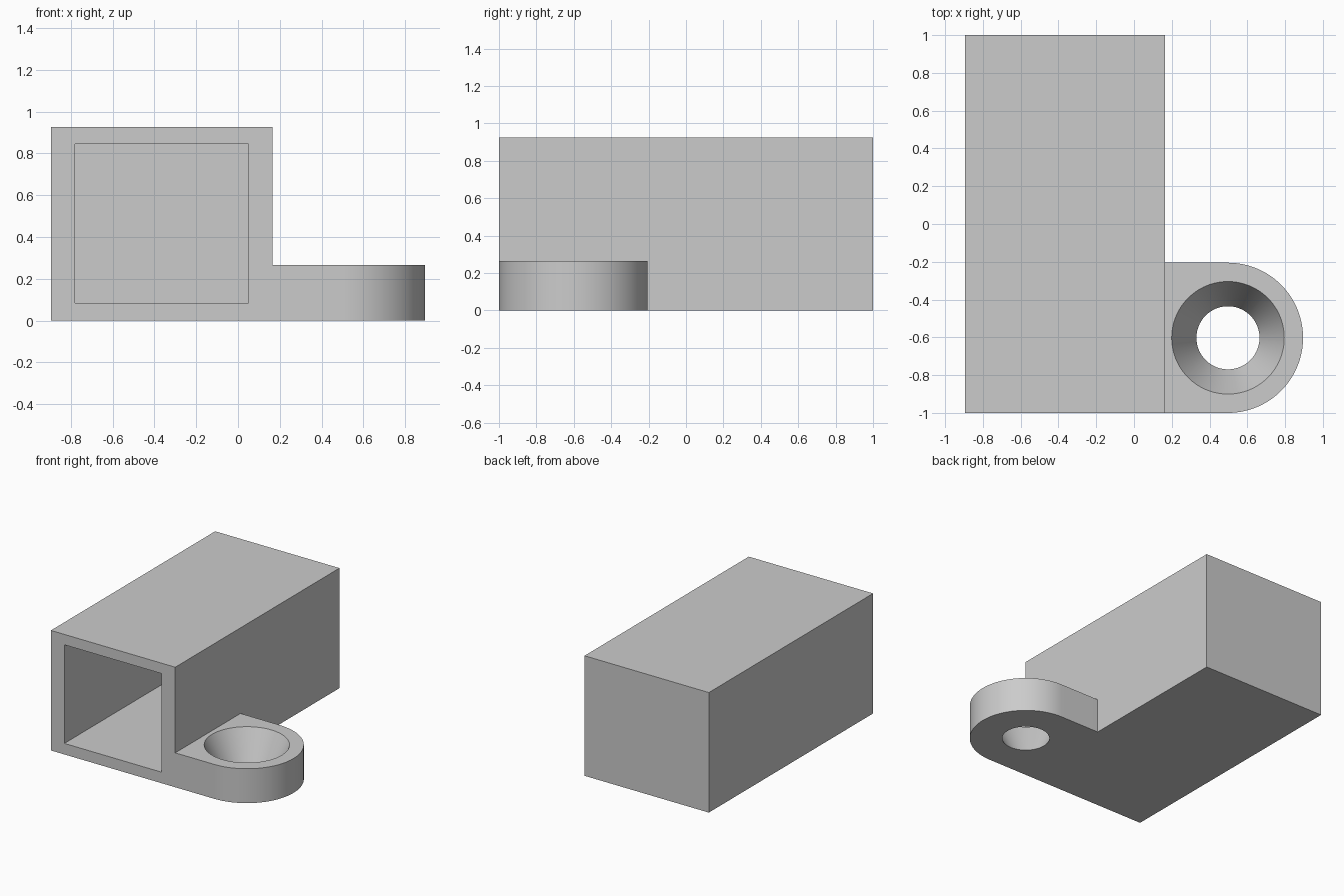
import bpy, bmesh, math
from mathutils import Vector

default = bpy.data.objects.get("Cube")
if default:
    bpy.data.objects.remove(default, do_unlink=True)

grey = bpy.data.materials.new("plain grey")
grey.use_nodes = True
colour = (0.6, 0.6, 0.6, 1)
grey.diffuse_color = colour
grey.node_tree.nodes["Principled BSDF"].inputs["Base Color"].default_value = colour


def finish(name, bm):
    bmesh.ops.recalc_face_normals(bm, faces=bm.faces)
    mesh = bpy.data.meshes.new(name)
    bm.to_mesh(mesh)
    bm.free()
    mesh.materials.append(grey)
    obj = bpy.data.objects.new(name, mesh)
    bpy.context.collection.objects.link(obj)
    return obj


def box(name, low, high):
    low, high = Vector(low), Vector(high)
    bm = bmesh.new()
    bmesh.ops.create_cube(bm, size=1)
    for v in bm.verts:
        v.co = (low + high) / 2 + v.co * (high - low)
    return finish(name, bm)


def combine(target, other, operation):
    mod = target.modifiers.new(operation.lower(), 'BOOLEAN')
    mod.operation, mod.solver, mod.object = operation, 'EXACT', other
    bpy.ops.object.select_all(action='DESELECT')
    bpy.context.view_layer.objects.active = target
    target.select_set(True)
    bpy.ops.object.modifier_apply(modifier=mod.name)
    bpy.data.objects.remove(other, do_unlink=True)


# Main housing, hollow and open at the front
left_side, height = 0.165, 0.925
housing = box("housing_with_lug", (-0.895, -1, 0), (left_side, 1, height))
cavity = box("cavity_cutter", (-0.78, -1.2, 0.085), (0.05, 0.9, 0.845))

# Mounting lug with a rounded end
centre, radius, thick = Vector((0.4975, -0.6025, 0)), 0.3975, 0.265
bm = bmesh.new()
steps = 64
outline = [(0.1, -1)]
for i in range(steps + 1):
    a = math.pi * (i / steps - 0.5)
    outline.append((centre.x + radius * math.cos(a), centre.y + radius * math.sin(a)))
outline.append((0.1, centre.y + radius))
base = bm.faces.new([bm.verts.new((x, y, 0)) for x, y in outline])
top = bmesh.ops.extrude_face_region(bm, geom=[base])["geom"]
for v in top:
    if isinstance(v, bmesh.types.BMVert):
        v.co.z = thick
lug = finish("lug", bm)

# Tapered screw hole through the lug
hole_bottom, hole_top, extra = 0.167, 0.298, 0.05
slope = (hole_top - hole_bottom) / thick
bm = bmesh.new()
bmesh.ops.create_cone(bm, cap_ends=True, segments=96, depth=thick + 2 * extra,
                      radius1=hole_bottom - slope * extra,
                      radius2=hole_top + slope * extra)
bmesh.ops.translate(bm, verts=bm.verts, vec=centre + Vector((0, 0, thick / 2)))
hole = finish("hole_cutter", bm)

combine(lug, hole, 'DIFFERENCE')
combine(housing, lug, 'UNION')
combine(housing, cavity, 'DIFFERENCE')
bpy.ops.object.shade_smooth_by_angle(angle=math.radians(25))
